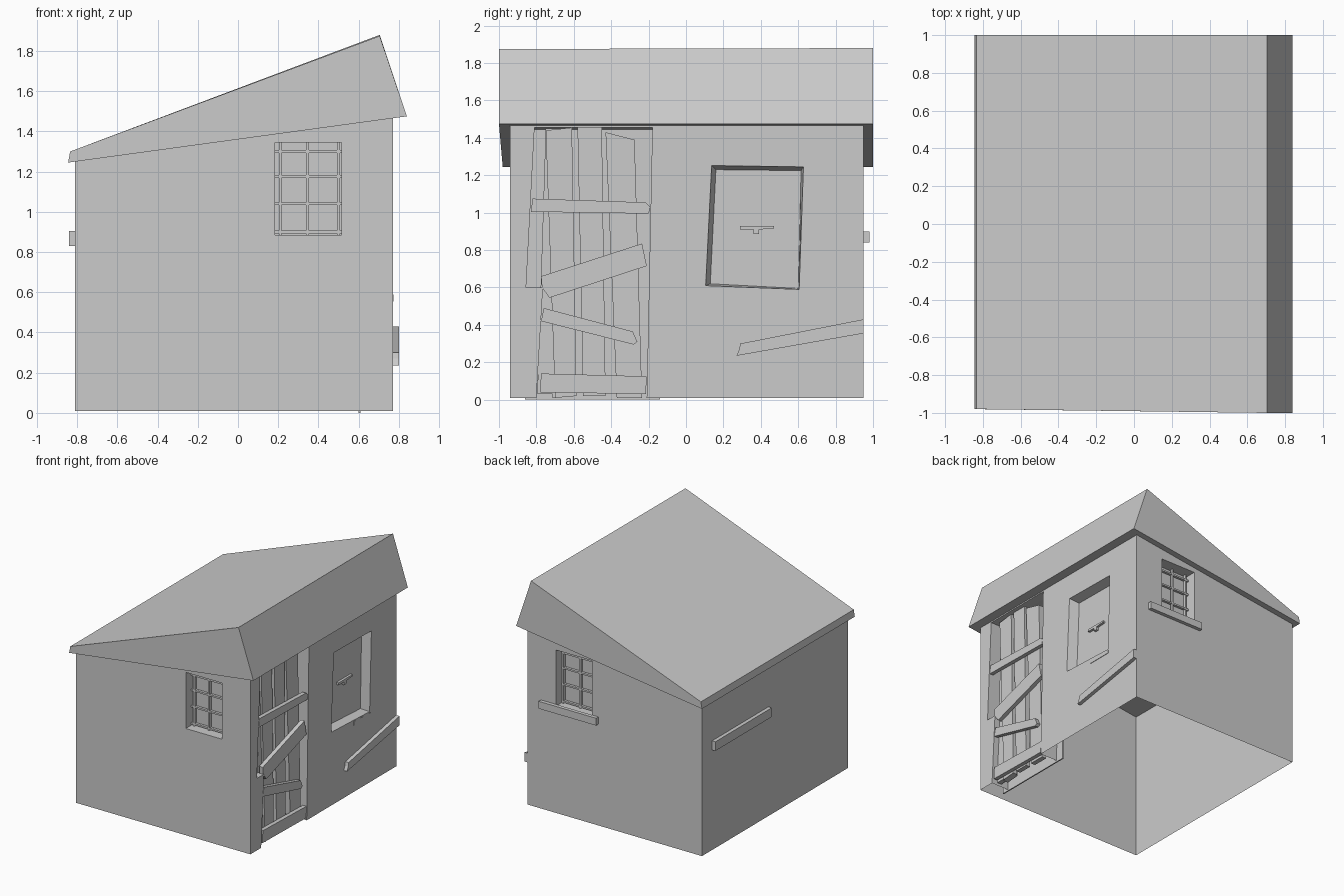
import bpy
import bmesh

cube = bpy.data.objects.get("Cube")
if cube:
    bpy.data.objects.remove(cube, do_unlink=True)

grey = bpy.data.materials.new("plain_grey")
grey.use_nodes = True
grey.diffuse_color = (0.6, 0.6, 0.6, 1)
grey.node_tree.nodes["Principled BSDF"].inputs["Base Color"].default_value = (0.6, 0.6, 0.6, 1)

# Shell limits
LEFT, RIGHT, FRONT, BACK, BASE = -0.81, 0.77, -0.94, 0.95, 0.01


def eave(x):
    """Height of the sloping roof underside."""
    return 1.245 + (x + 0.845) * 0.1365


def place(axis, depth, point):
    """Put a 2D wall point into space at a depth along x or y."""
    u, z = point
    return (depth, u, z) if axis == "x" else (u, depth, z)


def finish(name, bm):
    bmesh.ops.remove_doubles(bm, verts=bm.verts, dist=0.0005)
    bmesh.ops.recalc_face_normals(bm, faces=bm.faces)
    mesh = bpy.data.meshes.new(name)
    bm.to_mesh(mesh)
    bm.free()
    mesh.materials.append(grey)
    obj = bpy.data.objects.new(name, mesh)
    bpy.context.collection.objects.link(obj)
    return obj


def ring(bm, axis, depth, points):
    return [bm.verts.new(place(axis, depth, p)) for p in points]


def bridge(bm, a, b, closed=True):
    count = len(a) if closed else len(a) - 1
    for i in range(count):
        j = (i + 1) % len(a)
        bm.faces.new((a[i], a[j], b[j], b[i]))


def board(name, axis, near, far, points):
    """A flat outline extruded through its thickness."""
    bm = bmesh.new()
    a, b = ring(bm, axis, near, points), ring(bm, axis, far, points)
    bm.faces.new(a)
    bm.faces.new(b)
    bridge(bm, a, b)
    return finish(name, bm)


def rect(u0, u1, z0, z1):
    return [(u0, z0), (u1, z0), (u1, z1), (u0, z1)]


def wall(bm, axis, depth, outline, hole=None):
    """A thin wall, optionally with one opening."""
    edges = []
    for loop in (outline, hole or []):
        vs = ring(bm, axis, depth, loop)
        edges += [bm.edges.new((vs[i], vs[i - 1])) for i in range(len(vs))]
    bmesh.ops.triangle_fill(bm, use_beauty=True, use_dissolve=False, edges=edges)


def recess(bm, axis, depth, outline, back_depth, back_outline):
    """Reveals and closed back of an opening."""
    a, b = ring(bm, axis, depth, outline), ring(bm, axis, back_depth, back_outline)
    bridge(bm, a, b)
    bm.faces.new(b)


# Walls: open-bottomed shell with recessed windows and doorway
pane = rect(0.185, 0.515, 0.885, 1.345)
side_hole = [(0.105, 0.61), (0.605, 0.59), (0.628, 1.245), (0.137, 1.252)]
side_pane = [(0.13, 0.62), (0.60, 0.595), (0.615, 1.225), (0.16, 1.23)]
doorway = [(-0.80, BASE), (-0.765, 0.6), (-0.855, 0.6), (-0.81, 1.455),
           (-0.18, 1.455), (-0.21, BASE)]
gable = [(LEFT, BASE), (RIGHT, BASE), (RIGHT, eave(RIGHT)), (LEFT, eave(LEFT))]

bm = bmesh.new()
for depth, inward in ((FRONT, 0.1), (BACK, -0.1)):
    wall(bm, "y", depth, gable, pane)
    recess(bm, "y", depth, pane, depth + inward, pane)
wall(bm, "x", LEFT, rect(FRONT, BACK, BASE, eave(LEFT)))
wall(bm, "x", RIGHT, [(FRONT, BASE)] + doorway + [
    (BACK, BASE), (BACK, eave(RIGHT)), (FRONT, eave(RIGHT))], side_hole)
recess(bm, "x", RIGHT, side_hole, RIGHT - 0.08, side_pane)
jamb_out, jamb_in = ring(bm, "x", RIGHT, doorway), ring(bm, "x", 0.61, doorway)
bridge(bm, jamb_out, jamb_in, closed=False)
finish("walls", bm)
board("doorway_back", "x", 0.60, 0.61, rect(-0.86, -0.14, 0, 1.455))

# Roof: solid wedge with a steep fascia and slightly skewed front
bm = bmesh.new()
profile = [(-0.845, 1.245), (-0.835, 1.30), (0.705, 1.88), (0.84, 1.475)]
front, back = ring(bm, "y", -1, profile), ring(bm, "y", 1, profile)
for v in front[:2]:
    v.co.y = -0.98
front[2].co.z = 1.875
bm.faces.new(front)
bm.faces.new(back)
bridge(bm, front, back)
finish("roof", bm)

# Window lattices
for side, depth, step in (("front", FRONT, 0.07), ("back", BACK, -0.07)):
    for i, x in enumerate((0.21, 0.345, 0.50)):
        board(f"{side}_window_upright_{i}", "y", depth + step, depth + step * 1.3,
              rect(x - 0.007, x + 0.007, 0.885, 1.345))
    for i, z in enumerate((0.90, 1.04, 1.175, 1.30)):
        board(f"{side}_window_bar_{i}", "y", depth + step, depth + step * 1.3,
              rect(0.185, 0.515, z - 0.007, z + 0.007))
board("back_window_sill", "y", BACK, 0.98, rect(0.13, 0.65, 0.84, 0.90))

# Door planks, given as bottom left, bottom right, top right, top left
planks = [
    [(-0.795, 0.03), (-0.715, 0.03), (-0.715, 0.01), (-0.60, 0.02), (-0.61, 1.45), (-0.75, 1.45)],
    [(-0.70, 0.01), (-0.585, 0.02), (-0.61, 1.455), (-0.75, 1.44)],
    [(-0.55, 0.02), (-0.43, 0.02), (-0.45, 1.455), (-0.58, 1.455)],
    [(-0.37, 0.01), (-0.235, 0.01), (-0.275, 1.39), (-0.43, 1.43)],
]
for i, outline in enumerate(planks[1:]):
    board(f"door_plank_{i}", "x", 0.695, 0.735, outline)
board("door_plank_side", "x", 0.68, 0.72, planks[0])

# Braces nailed across the door
braces = [
    [(-0.83, 1.005), (-0.20, 0.995), (-0.19, 1.03), (-0.215, 1.055), (-0.82, 1.075)],
    [(-0.73, 0.545), (-0.21, 0.715), (-0.235, 0.835), (-0.775, 0.66), (-0.77, 0.60)],
    [(-0.775, 0.42), (-0.28, 0.295), (-0.26, 0.31), (-0.285, 0.365), (-0.76, 0.49)],
    [(-0.78, 0.04), (-0.215, 0.03), (-0.21, 0.125), (-0.775, 0.14)],
]
for i, outline in enumerate(braces):
    board(f"door_brace_{i}", "x", 0.735, 0.768, outline)

# Side window trim, latch and lower patch
bm = bmesh.new()
frame = [(0.09, 0.60), (0.61, 0.575), (0.65, 1.255), (0.12, 1.27)]
bridge(bm, ring(bm, "x", RIGHT + 0.003, frame), ring(bm, "x", RIGHT + 0.003, side_hole))
finish("side_window_frame", bm)
board("side_window_patch", "x", RIGHT, RIGHT + 0.004,
      [(0.395, 0.555), (0.61, 0.555), (0.61, 0.58), (0.395, 0.59)])
board("latch", "x", 0.69, 0.71,
      [(0.29, 0.91), (0.36, 0.91), (0.36, 0.885), (0.39, 0.885), (0.39, 0.91),
       (0.47, 0.915), (0.47, 0.93), (0.29, 0.93)])

# Loose boards on the outer walls
board("side_board", "x", RIGHT, 0.80,
      [(0.27, 0.235), (0.95, 0.355), (0.95, 0.43), (0.29, 0.30), (0.285, 0.27)])
board("rear_board", "x", -0.84, LEFT, rect(0.09, 0.82, 0.83, 0.905))
